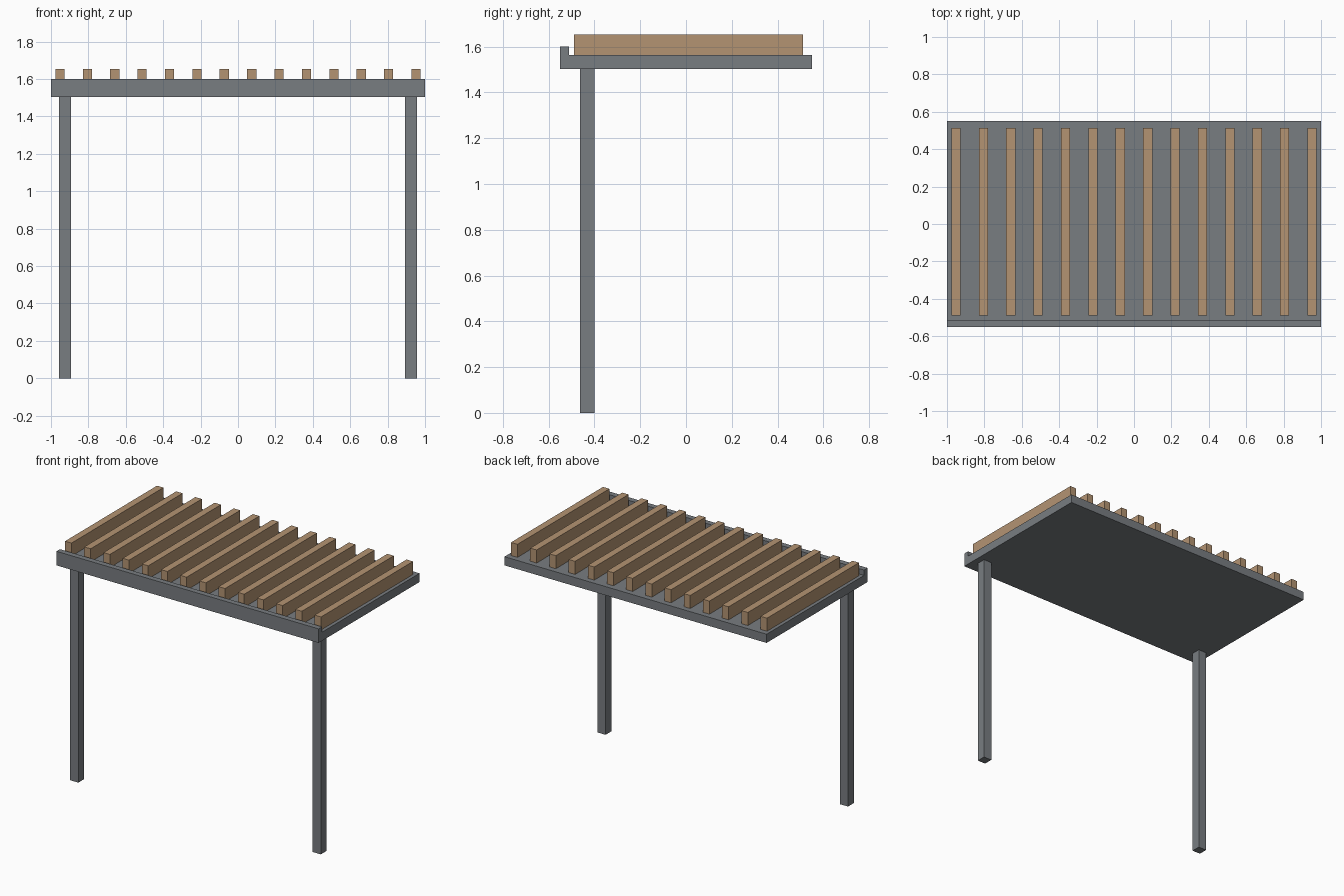
import bpy
import bmesh

if "Cube" in bpy.data.objects:
    bpy.data.objects.remove(bpy.data.objects["Cube"], do_unlink=True)


def material(name, rgb):
    mat = bpy.data.materials.new(name)
    mat.use_nodes = True
    colour = (*rgb, 1.0)
    mat.diffuse_color = colour
    mat.node_tree.nodes["Principled BSDF"].inputs["Base Color"].default_value = colour
    return mat


def extrude_profile(name, profile, x0, x1, mat):
    """Sweep a closed (y, z) outline along x."""
    bm = bmesh.new()
    face = bm.faces.new([bm.verts.new((x0, y, z)) for y, z in profile])
    result = bmesh.ops.extrude_face_region(bm, geom=[face])
    moved = [g for g in result["geom"] if isinstance(g, bmesh.types.BMVert)]
    bmesh.ops.translate(bm, verts=moved, vec=(x1 - x0, 0, 0))
    bmesh.ops.recalc_face_normals(bm, faces=bm.faces)
    mesh = bpy.data.meshes.new(name)
    bm.to_mesh(mesh)
    bm.free()
    mesh.materials.append(mat)
    obj = bpy.data.objects.new(name, mesh)
    bpy.context.collection.objects.link(obj)
    return obj


def bar(name, x, width, y0, y1, z0, z1, mat):
    outline = [(y0, z0), (y1, z0), (y1, z1), (y0, z1)]
    return extrude_profile(name, outline, x - width / 2, x + width / 2, mat)


metal = material("grey metal", (0.19, 0.205, 0.22))
wood = material("tan wood", (0.456, 0.296, 0.171))

ROOF_BOTTOM, ROOF_TOP, LIP_TOP, SLAT_TOP = 1.503, 1.563, 1.6, 1.653

# Roof panel with a raised lip along the front edge
extrude_profile("roof_panel", [
    (-0.55, ROOF_BOTTOM), (0.55, ROOF_BOTTOM), (0.55, ROOF_TOP),
    (-0.512, ROOF_TOP), (-0.512, LIP_TOP), (-0.55, LIP_TOP),
], -1, 1, metal)

# Two front posts
for side, x in (("left", 0.925), ("right", -0.925)):
    bar(f"{side}_post", x, 0.062, -0.463, -0.4, 0, ROOF_BOTTOM, metal)

# Evenly spaced slats lying across the roof
SLATS, REACH = 14, 0.952
for i in range(SLATS):
    x = -REACH + 2 * REACH * i / (SLATS - 1)
    bar(f"slat_{i + 1}", x, 0.049, -0.49, 0.512, ROOF_TOP, SLAT_TOP, wood)
